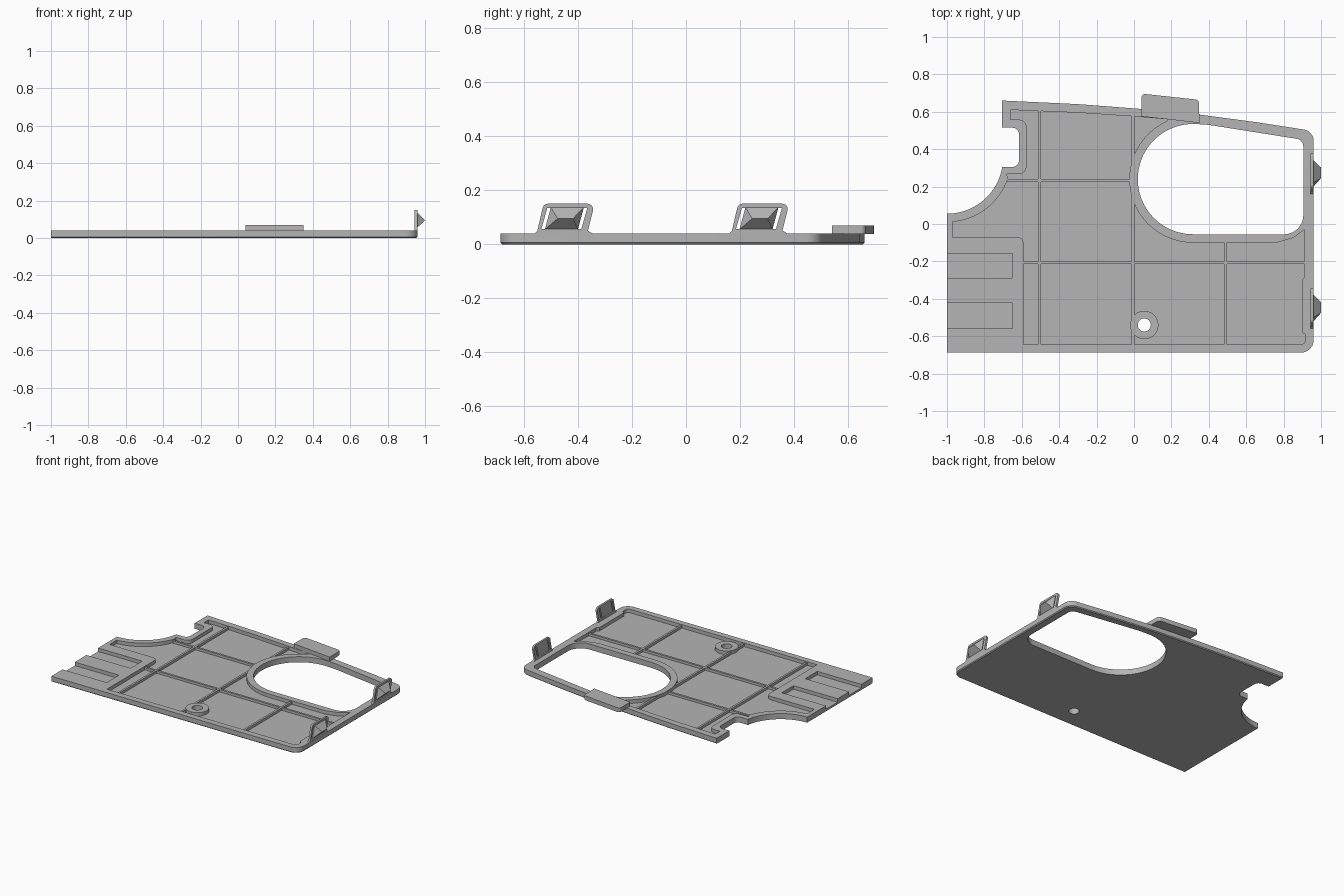
import bpy, bmesh, math
from mathutils import Vector

cube = bpy.data.objects.get("Cube")
if cube:
    bpy.data.objects.remove(cube, do_unlink=True)

grey = bpy.data.materials.new("grey_plastic")
grey.use_nodes = True
grey.diffuse_color = (0.46, 0.46, 0.46, 1)
bsdf = next(n for n in grey.node_tree.nodes if n.type == 'BSDF_PRINCIPLED')
bsdf.inputs["Base Color"].default_value = grey.diffuse_color

RIM_TOP = 0.04
FLOOR = 0.015
RIB_TOP = 0.033


def arc(cx, cy, r, start, end, steps=24):
    """Points on a circular arc, angles in degrees."""
    angles = [math.radians(start + (end - start) * i / steps) for i in range(steps + 1)]
    return [(cx + r * math.cos(a), cy + r * math.sin(a)) for a in angles]


def rounded(points, steps=6):
    """Polygon whose corners (x, y, radius) are replaced by arcs."""
    out = []
    for i, corner in enumerate(points):
        p = Vector(corner[:2])
        if len(corner) == 2:
            out.append(p)
            continue
        r = corner[2]
        d1 = (Vector(points[i - 1][:2]) - p).normalized()
        d2 = (Vector(points[(i + 1) % len(points)][:2]) - p).normalized()
        half = d1.angle(d2) / 2
        centre = p + (d1 + d2).normalized() * r / math.sin(half)
        reach = r / math.tan(half)
        a, b = p + d1 * reach - centre, p + d2 * reach - centre
        out += [centre + a.lerp(b, k / steps).normalized() * r for k in range(steps + 1)]
    return out


def add_object(name, bm):
    bmesh.ops.recalc_face_normals(bm, faces=bm.faces)
    mesh = bpy.data.meshes.new(name)
    bm.to_mesh(mesh)
    bm.free()
    mesh.materials.append(grey)
    obj = bpy.data.objects.new(name, mesh)
    bpy.context.collection.objects.link(obj)
    return obj


def prism(name, points, low, high, axis='z', chamfer=None):
    """Extrude a polygon along z, or a (y, z) polygon along x."""
    bm = bmesh.new()
    place = (lambda p: (p[0], p[1], low)) if axis == 'z' else (lambda p: (low, p[0], p[1]))
    face = bm.faces.new([bm.verts.new(place(p)) for p in points])
    base_edges = list(face.edges)
    ext = bmesh.ops.extrude_face_region(bm, geom=[face], use_keep_orig=True)
    step = (0, 0, high - low) if axis == 'z' else (high - low, 0, 0)
    bmesh.ops.translate(bm, vec=step, verts=[g for g in ext["geom"] if isinstance(g, bmesh.types.BMVert)])
    bmesh.ops.recalc_face_normals(bm, faces=bm.faces)
    if chamfer:
        chosen = [e for e in base_edges if chamfer((e.verts[0].co + e.verts[1].co) / 2)]
        bmesh.ops.bevel(bm, geom=chosen, offset=0.006, segments=1, affect='EDGES')
    return add_object(name, bm)


def box(name, x0, x1, y0, y1, low, high):
    return prism(name, [(x0, y0), (x1, y0), (x1, y1), (x0, y1)], low, high)


def cut(target, cutter):
    """Subtract the cutter from the target and discard it."""
    cutter.hide_render = True
    mod = target.modifiers.new("cut", 'BOOLEAN')
    mod.operation = 'DIFFERENCE'
    mod.solver = 'EXACT'
    mod.object = cutter
    bpy.context.view_layer.update()
    result = target.evaluated_get(bpy.context.evaluated_depsgraph_get())
    mesh = bpy.data.meshes.new_from_object(result)
    target.modifiers.clear()
    target.data = mesh
    bpy.data.objects.remove(cutter, do_unlink=True)


# Cover plate with its outer outline
outline = rounded([
    (-1, -0.687), (0.96, -0.687, 0.065), (0.96, 0.497, 0.06), (0.65, 0.545),
    (0.35, 0.585), (0.04, 0.615), (-0.3, 0.641), (-0.705, 0.66),
    (-0.705, 0.515), (-0.615, 0.515, 0.035), (-0.615, 0.305, 0.035),
] + arc(-1, 0.355, 0.3, -9.6, -90))
plate = prism("cover_plate", outline, 0, RIM_TOP,
              chamfer=lambda m: m.y < -0.6 or m.x > 0.89 or (m.y > 0.52 and m.x > -0.7))

# Recess between the raised rims
recess = rounded([
    (-0.59, -0.643), (0.915, -0.643, 0.02), (0.915, -0.59), (0.897, -0.58),
    (0.897, -0.3), (0.912, -0.285), (0.912, -0.03), (0.85, -0.075), (0.76, -0.1),
] + arc(0.315, 0.24, 0.34, 270, 114) + [
    (0.18, 0.56), (0, 0.575), (-0.3, 0.595), (-0.66, 0.61), (-0.66, 0.558),
    (-0.575, 0.558, 0.04), (-0.575, 0.267, 0.04), (-0.68, 0.267),
] + arc(-1, 0.355, 0.345, -19, -85) + [(-0.97, -0.07), (-0.59, -0.07, 0.035)])
cut(plate, prism("recess_cutter", recess, FLOOR, 0.1))

# Two open slots at the left end
for y0, y1 in ((-0.29, -0.158), (-0.56, -0.422)):
    cut(plate, box("slot_cutter", -1.1, -0.65, y0, y1, FLOOR, 0.1))

# Large window opening
opening = rounded([(0.905, -0.055, 0.1), (0.905, 0.45, 0.04), (0.4, 0.53)]
                  + arc(0.315, 0.24, 0.295, 85, 270))
cut(plate, prism("opening_cutter", opening, -0.1, 0.1))

# Screw boss with a through hole
BOSS = (0.055, -0.54)
boss = prism("screw_boss", arc(*BOSS, 0.076, 0, 345, 23), 0.01, RIM_TOP)
for part in (plate, boss):
    cut(part, prism("screw_cutter", arc(*BOSS, 0.035, 0, 345, 23), -0.1, 0.1))

# Stiffening ribs on the floor
W = 0.0075
for x, y0, y1 in ((-0.505, -0.65, 0.61), (-0.005, -0.65, 0.58), (0.49, -0.65, -0.095)):
    box("long_rib", x - W, x + W, y0, y1, 0.01, RIB_TOP)
for y, x0, x1 in ((-0.207, -0.595, 0.915), (0.233, -0.675, -0.02)):
    box("cross_rib", x0, x1, y - W, y + W, 0.01, RIB_TOP - 0.0005)

# Overhanging tab on the back edge
prism("back_tab", rounded([
    (0.04, 0.575), (0.18, 0.56), (0.35, 0.54), (0.347, 0.664, 0.02), (0.04, 0.697, 0.02)]),
    RIM_TOP - 0.002, 0.069)


# Snap clips on the right edge: an arched frame holding a wedge
def snap_clip(y):
    frame = rounded([(-0.565, 0.035), (-0.55, 0.05), (-0.527, 0.15, 0.02),
                     (-0.338, 0.15, 0.02), (-0.363, 0.05), (-0.335, 0.035)])
    hole = [(-0.535, 0.057), (-0.513, 0.135), (-0.365, 0.135), (-0.387, 0.057)]
    clip = prism("clip_frame", [(p[0] + y, p[1]) for p in frame], 0.945, 0.959, 'x')
    cut(clip, prism("clip_cutter", [(p[0] + y, p[1]) for p in hole], 0.9, 1.1, 'x'))

    bm = bmesh.new()
    base = [(-0.522, 0.055), (-0.5, 0.137), (-0.378, 0.137), (-0.4, 0.055)]
    back = [bm.verts.new((0.946, p + y, z)) for p, z in base]
    front = [bm.verts.new((0.958, p + y, z)) for p, z in base]
    ridge = [bm.verts.new((1.0, p + y, 0.095)) for p in (-0.475, -0.418)]
    bm.faces.new(back)
    for i in range(4):
        j = (i + 1) % 4
        bm.faces.new((back[i], back[j], front[j], front[i]))
    bm.faces.new((front[0], front[1], ridge[0]))
    bm.faces.new((front[1], front[2], ridge[1], ridge[0]))
    bm.faces.new((front[2], front[3], ridge[1]))
    bm.faces.new((front[3], front[0], ridge[0], ridge[1]))
    add_object("clip_wedge", bm)


for offset in (0, 0.72):
    snap_clip(offset)

# Smooth the rounded walls, keep all corners crisp
for obj in bpy.context.collection.objects:
    if obj.type == 'MESH':
        bpy.ops.object.select_all(action='DESELECT')
        obj.select_set(True)
        bpy.context.view_layer.objects.active = obj
        bpy.ops.object.shade_smooth_by_angle(angle=math.radians(30))
